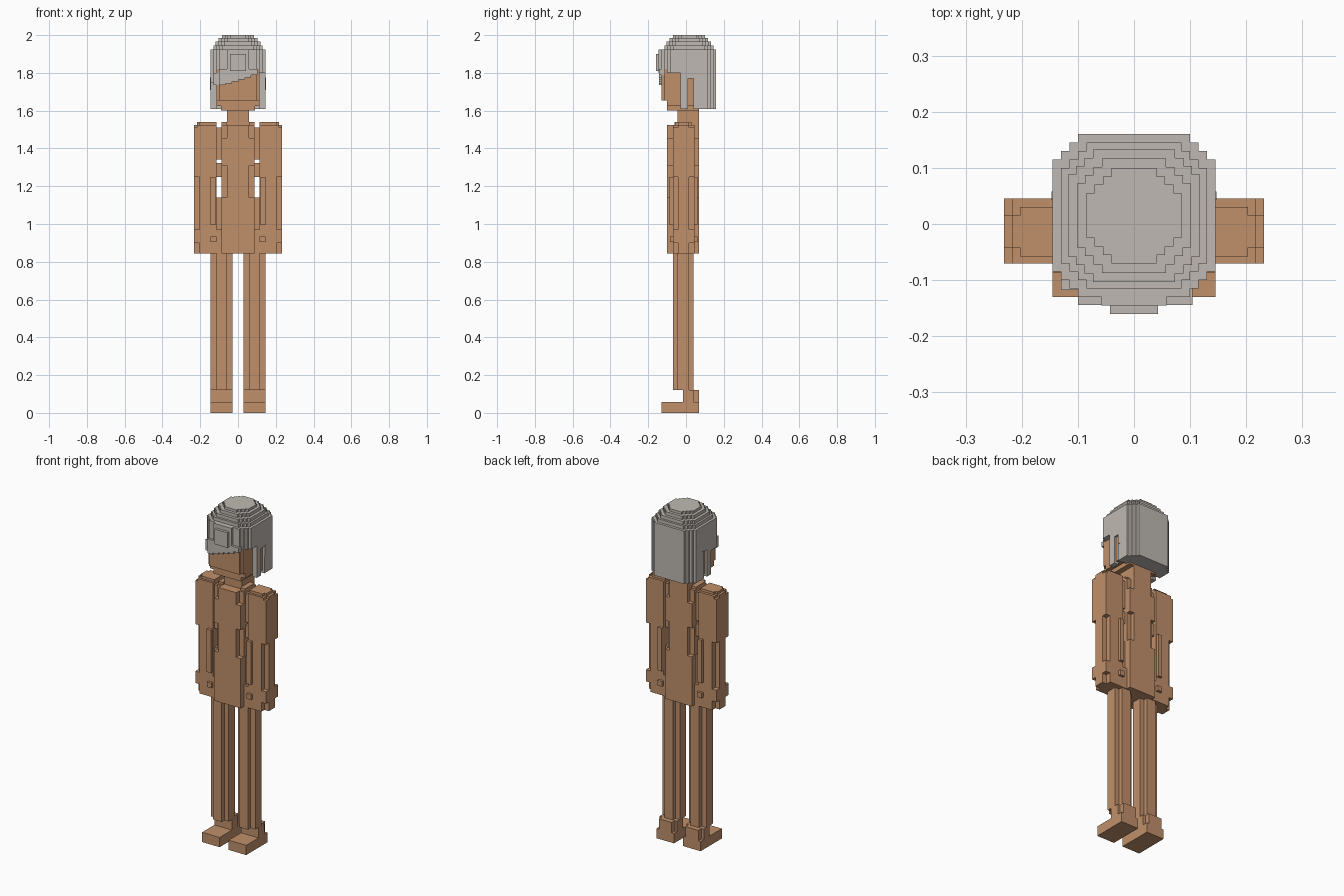
import bpy
import bmesh
from mathutils import Matrix, Vector

cube = bpy.data.objects.get("Cube")
if cube:
    bpy.data.objects.remove(cube, do_unlink=True)


def material(name, rgb):
    m = bpy.data.materials.new(name)
    m.use_nodes = True
    m.diffuse_color = (*rgb, 1)
    bsdf = next(n for n in m.node_tree.nodes if n.type == 'BSDF_PRINCIPLED')
    bsdf.inputs["Base Color"].default_value = (*rgb, 1)
    bsdf.inputs["Roughness"].default_value = 0.9
    return m


SKIN = material("warm tan skin", (0.53, 0.28, 0.147))
HAIR = material("pale grey hair", (0.52, 0.485, 0.445))


def part(name, mat, boxes, side=1):
    """One object from blocks given as (x0, x1, y0, y1, z0, z1); side -1 flips x."""
    bm = bmesh.new()
    for x0, x1, y0, y1, z0, z1 in boxes:
        centre = Vector(((x0 + x1) / 2 * side, (y0 + y1) / 2, (z0 + z1) / 2))
        size = Matrix.Diagonal((x1 - x0, y1 - y0, z1 - z0, 1))
        bmesh.ops.create_cube(bm, size=1, matrix=Matrix.Translation(centre) @ size)
    mesh = bpy.data.meshes.new(name)
    bm.to_mesh(mesh)
    bm.free()
    mesh.materials.append(mat)
    obj = bpy.data.objects.new(name, mesh)
    bpy.context.collection.objects.link(obj)
    return obj


def mid(hx, y0, y1, z0, z1):
    """A block centred on x = 0."""
    return (-hx, hx, y0, y1, z0, z1)


# Torso: flat core with raised chest, spine and hip blocks
part("torso", SKIN, [
    mid(.087, -.07, .045, .845, 1.525),
    mid(.087, -.10, .07, 1.31, 1.455),
    mid(.058, -.10, .07, .845, 1.525),
    mid(.087, -.10, .07, .845, 1.14),
])
part("neck", SKIN, [mid(.058, -.045, .07, 1.50, 1.66)])

for side, label in ((1, "left"), (-1, "right")):
    # Legs with a cross-shaped section
    part(label + "_leg", SKIN, [
        (.03, .145, -.045, .015, .12, .86),
        (.058, .115, -.07, .04, .12, .86),
    ], side)
    part(label + "_foot", SKIN, [
        (.03, .145, -.13, .07, 0, .058),
        (.03, .145, -.015, .04, .058, .12),
        (.045, .13, .04, .07, .058, .12),
    ], side)
    # Arms, with stepped shoulder tops
    part(label + "_upper_arm", SKIN, [
        (.115, .232, -.07, .045, 1.25, 1.51),
        (.115, .217, -.07, .045, 1.51, 1.525),
        (.115, .232, -.042, .015, 1.51, 1.525),
        (.115, .203, -.058, .03, 1.525, 1.54),
        (.115, .217, -.042, .015, 1.525, 1.54),
    ], side)
    part(label + "_forearm", SKIN, [
        (.115, .203, -.07, .045, .97, 1.25),
        (.203, .232, -.042, .015, .97, 1.25),
        (.118, .145, -.087, .06, .995, 1.25),
    ], side)
    part(label + "_hand", SKIN, [
        (.085, .203, -.07, .045, .845, .97),
        (.203, .232, -.042, .015, .845, .90),
        (.203, .232, -.07, .045, .90, .97),
        (.115, .145, -.085, .06, .905, .935),
    ], side)
    # Bridges joining arm and torso around the gaps
    part(label + "_armpit", SKIN, [
        (.08, .12, -.055, .03, 1.342, 1.51),
        (.08, .12, -.055, .03, 1.25, 1.322),
        (.08, .12, -.055, .03, .845, 1.14),
        (.058, .087, -.06, .03, 1.525, 1.54),
    ], side)
    # Ear showing through the hair
    part(label + "_ear", SKIN, [(.10, .132, .008, .045, 1.625, 1.77)], side)
    # Side locks hanging in front of and behind the ear
    part(label + "_side_lock", HAIR, [
        (.115, .145, -.03, .01, 1.61, 1.81),
        (.115, .145, .01, .045, 1.77, 1.81),
        (.115, .145, .04, .115, 1.61, 1.81),
        (.13, .147, .043, .058, 1.71, 1.775),
    ], side)

# Head and jaw
part("head", SKIN, [
    mid(.115, -.115, .06, 1.655, 1.82),
    mid(.10, -.13, .05, 1.655, 1.81),
])
part("jaw", SKIN, [
    mid(.115, -.10, .04, 1.625, 1.655),
    mid(.09, -.10, .07, 1.60, 1.655),
])

# Hair cap: stepped round plan, then shrinking layers on top
PLAN = [(.10, -.13, .16), (.115, -.115, .145), (.13, -.10, .13), (.145, -.085, .115)]


def rounded_layer(inset, z0, z1):
    return [mid(hx - inset, y0 + inset, y1 - inset, z0, z1) for hx, y0, y1 in PLAN]


cap = rounded_layer(0, 1.80, 1.925)
for inset, z0, z1 in ((.015, 1.925, 1.945), (.027, 1.945, 1.965),
                      (.043, 1.965, 1.985), (.06, 1.985, 2.0)):
    cap += rounded_layer(inset, z0, z1)
part("hair_cap", HAIR, cap)

# Hair falling down the back
part("back_hair", HAIR,
     [mid(hx, .045, y1, 1.61, 1.80) for hx, _, y1 in PLAN])

# Fringe: forward tuft and a slanting lower edge
fringe = [
    mid(.058, -.145, -.10, 1.80, 1.925),
    mid(.043, -.16, -.10, 1.81, 1.90),
    (-.145, -.115, -.085, -.03, 1.75, 1.80),
    (-.13, -.10, -.118, -.08, 1.735, 1.80),
]
for i, bottom in enumerate((1.735, 1.745, 1.755, 1.765, 1.775, 1.79)):
    x = -.10 + i * .034
    fringe.append((x, x + .034, -.144, -.11, bottom, 1.82))
part("fringe", HAIR, fringe)
